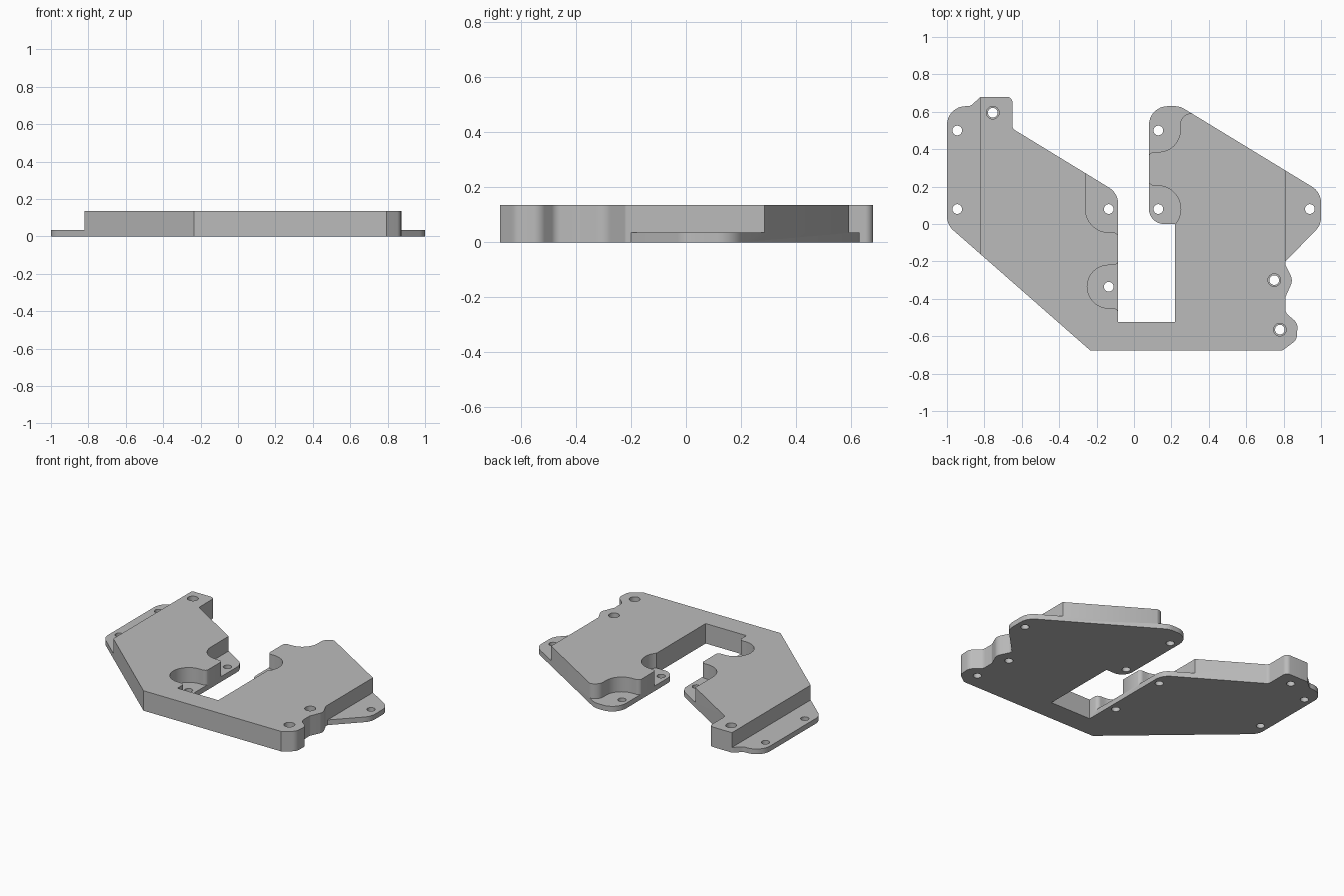
import bpy, bmesh
from math import tan, cos, sin, pi
from mathutils import Vector

cube = bpy.data.objects.get("Cube")
if cube:
    bpy.data.objects.remove(cube, do_unlink=True)

PLATE, TOP = 0.035, 0.135

grey = bpy.data.materials.new("plain_grey")
grey.use_nodes = True
grey.diffuse_color = (0.5, 0.5, 0.5, 1)
grey.node_tree.nodes["Principled BSDF"].inputs["Base Color"].default_value = grey.diffuse_color


def rounded(points, steps=8):
    """Round every corner given as (x, y, radius)."""
    out = []
    for i, p in enumerate(points):
        v = Vector(p[:2])
        if len(p) == 2:
            out.append(v)
            continue
        a = (Vector(points[i - 1][:2]) - v).normalized()
        b = (Vector(points[(i + 1) % len(points)][:2]) - v).normalized()
        half = a.angle(b) / 2
        centre = v + (a + b).normalized() * p[2] / sin(half)
        start = v + a * p[2] / tan(half) - centre
        end = v + b * p[2] / tan(half) - centre
        for k in range(steps + 1):
            t = k / steps
            w = pi - 2 * half
            out.append(centre + (start * sin((1 - t) * w) + end * sin(t * w)) / sin(w))
    return out


def prism(name, pts, z0, z1):
    bm = bmesh.new()
    base = bm.faces.new([bm.verts.new((x, y, z0)) for x, y in pts])
    up = bmesh.ops.extrude_face_region(bm, geom=[base])["geom"]
    bmesh.ops.translate(bm, vec=(0, 0, z1 - z0),
                        verts=[g for g in up if isinstance(g, bmesh.types.BMVert)])
    bmesh.ops.recalc_face_normals(bm, faces=bm.faces)
    mesh = bpy.data.meshes.new(name)
    bm.to_mesh(mesh)
    bm.free()
    mesh.materials.append(grey)
    obj = bpy.data.objects.new(name, mesh)
    bpy.context.collection.objects.link(obj)
    return obj


def circle(x, y, r, n=24):
    return [(x + r * cos(2 * pi * k / n), y + r * sin(2 * pi * k / n)) for k in range(n)]


# Whole bracket outline, extruded to full height
outline = [
    (-1, -0.004, 0.1), (-0.235, -0.675), (0.795, -0.675), (0.87, -0.62, 0.05),
    (0.875, -0.53, 0.05), (0.81, -0.475, 0.04), (0.81, -0.39, 0.03),
    (0.85, -0.3, 0.06), (0.81, -0.22, 0.02), (0.81, -0.2),
    (1, -0.005, 0.1), (1, 0.17, 0.1), (0.245, 0.63, 0.1), (0.08, 0.63, 0.1),
    (0.08, 0, 0.08), (0.22, 0), (0.22, -0.525), (-0.085, -0.525),
    (-0.085, 0.165, 0.1), (-0.65, 0.51, 0.03), (-0.65, 0.68, 0.03),
    (-0.82, 0.68, 0.03), (-0.875, 0.63, 0.04), (-1, 0.63, 0.1)]
body = prism("bracket_body", rounded(outline), 0, TOP)

# Recesses that leave only the thin plate
recesses = [
    [(-1.1, -0.3), (-0.82, -0.3), (-0.82, 0.8), (-1.1, 0.8)],
    [(0.81, -0.2), (1.1, -0.2), (1.1, 0.4), (0.81, 0.4)],
    [(-0.26, 0.4), (-0.26, -0.045, 0.125), (-0.085, -0.045, 0.03),
     (-0.08, -0.09), (0, -0.09), (0, 0.4)],
    [(0, -0.18), (-0.08, -0.18), (-0.085, -0.22, 0.03), (-0.25, -0.22, 0.114),
     (-0.25, -0.45, 0.114), (-0.085, -0.45, 0.03), (-0.08, -0.5), (0, -0.5)],
    [(0, 0.33), (0.075, 0.33), (0.08, 0.385, 0.03), (0.247, 0.385, 0.115),
     (0.247, 0.592, 0.06), (0.33, 0.592), (0.33, 0.7), (0, 0.7)],
    [(0, 0.265), (0.075, 0.265), (0.08, 0.205, 0.03), (0.25, 0.205, 0.124),
     (0.25, -0.045, 0.124), (0, -0.045)]]
cutters = [prism("recess_cutter", rounded(r), PLATE, TOP + 0.1) for r in recesses]

# Screw holes, with counterbores through the thick part
plate_holes = [(-0.945, 0.5), (-0.945, 0.08), (-0.135, 0.08), (-0.135, -0.335),
               (0.13, 0.5), (0.13, 0.08), (0.94, 0.08)]
block_holes = [(-0.755, 0.595), (0.75, -0.3), (0.78, -0.565)]
for x, y in plate_holes + block_holes:
    cutters.append(prism("hole_cutter", circle(x, y, 0.026), -0.1, TOP + 0.1))
for x, y in block_holes:
    cutters.append(prism("counterbore_cutter", circle(x, y, 0.034), PLATE, TOP + 0.1))

# Cut, apply and tidy up
bpy.context.view_layer.objects.active = body
for c in cutters:
    c.hide_render = True
    mod = body.modifiers.new("cut", "BOOLEAN")
    mod.operation, mod.solver, mod.object = "DIFFERENCE", "EXACT", c
    bpy.ops.object.modifier_apply(modifier=mod.name)
    bpy.data.objects.remove(c, do_unlink=True)

body.select_set(True)
bpy.ops.object.shade_smooth_by_angle(angle=0.6)
